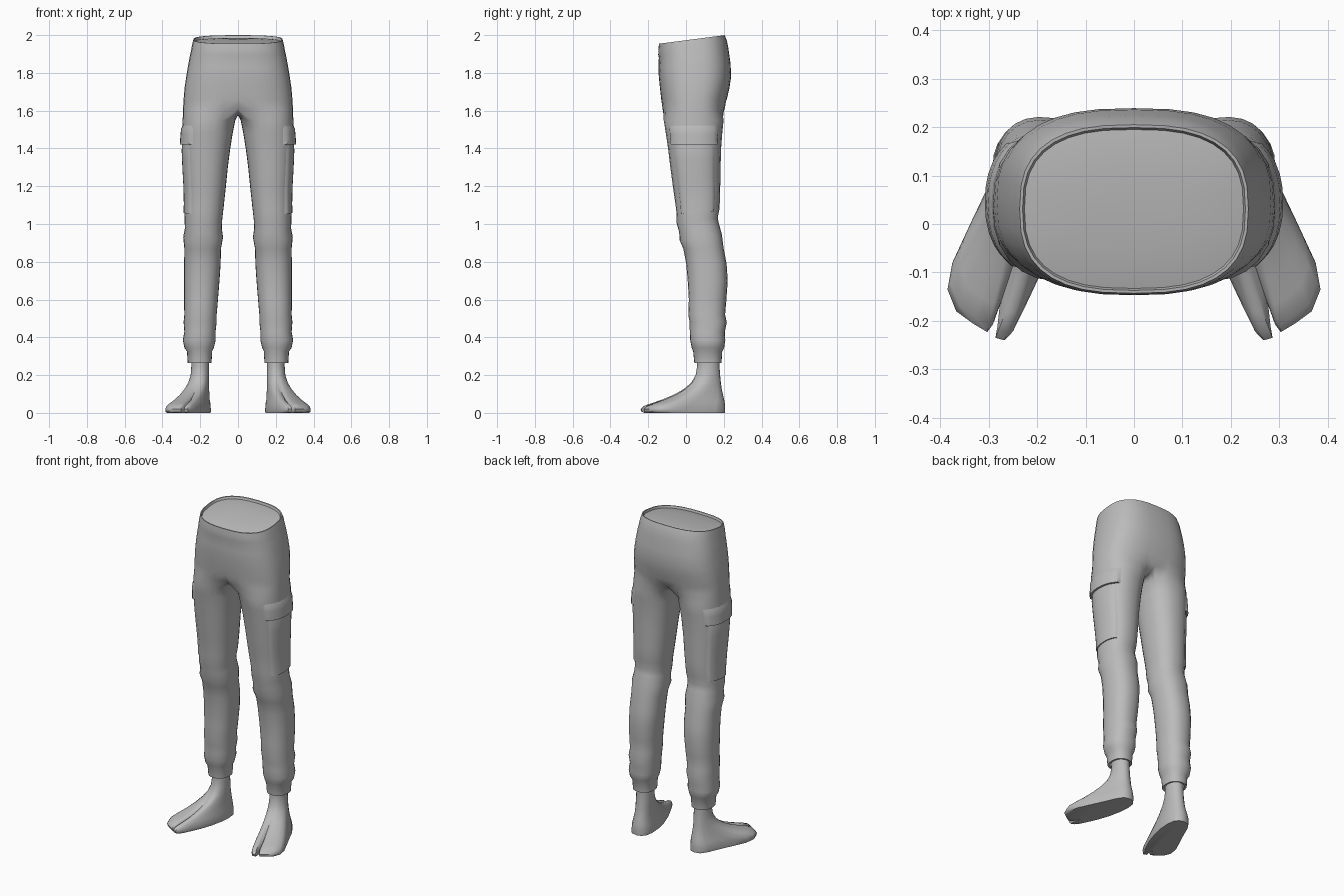
import bpy, bmesh, math

if "Cube" in bpy.data.objects:
    bpy.data.objects.remove(bpy.data.objects["Cube"])

grey = bpy.data.materials.new("soft_grey")
grey.diffuse_color = (0.5, 0.5, 0.5, 1)
grey.use_nodes = True
grey.node_tree.nodes["Principled BSDF"].inputs["Base Color"].default_value = grey.diffuse_color

M, INNER, PHI = 18, 8, math.radians(42)   # outer / inner segments of a leg ring

# hip rows: z, half width, front y, back y, tilt
HIP = [(1.977, .236, -.143, .205, .13), (1.95, .243, -.146, .216, .12), (1.915, .249, -.147, .224, .1),
       (1.895, .254, -.144, .227, .08), (1.84, .264, -.146, .236, .04), (1.78, .274, -.144, .239, 0),
       (1.72, .283, -.138, .230, 0), (1.66, .288, -.131, .216, 0), (1.61, .291, -.126, .207, 0)]

# leg rows: z, inner x, outer x, front y, back y
LEG = [(1.55, .014, .293, -.118, .199), (1.48, .028, .296, -.107, .192), (1.40, .041, .296, -.095, .186),
       (1.30, .054, .291, -.083, .183), (1.18, .066, .283, -.067, .181), (1.08, .077, .281, -.052, .178),
       (1.02, .084, .283, -.049, .168), (.98, .086, .281, -.036, .174), (.93, .079, .290, -.035, .190),
       (.87, .090, .284, -.014, .199), (.79, .092, .285, .001, .215), (.70, .098, .286, .009, .221),
       (.60, .106, .286, .015, .214), (.52, .113, .284, .012, .207), (.48, .113, .288, .019, .216),
       (.43, .119, .284, .020, .206), (.385, .118, .292, .022, .208), (.345, .128, .284, .030, .202),
       (.325, .137, .270, .038, .192), (.265, .140, .266, .044, .188)]


def spow(v, e):
    return math.copysign(abs(v) ** e, v)


def make(name, bm, mods=(), angle=40):
    """Turn a bmesh into a smooth-shaded, mirrored object."""
    bmesh.ops.recalc_face_normals(bm, faces=bm.faces)
    me = bpy.data.meshes.new(name)
    bm.to_mesh(me)
    bm.free()
    me.materials.append(grey)
    ob = bpy.data.objects.new(name, me)
    bpy.context.collection.objects.link(ob)
    bpy.context.view_layer.objects.active = ob
    ob.select_set(True)
    bpy.ops.object.shade_smooth_by_angle(angle=math.radians(angle))
    ob.select_set(False)
    m = ob.modifiers.new("mirror", 'MIRROR')
    m.use_clip = True
    return ob


def bridge(bm, a, b, closed):
    n = len(a)
    for i in range(n if closed else n - 1):
        k = (i + 1) % n
        bm.faces.new((a[i], a[k], b[k], b[i]))


def hip_ring(row, shrink=0, drop=0):
    z, w, yf, yb, tilt = row
    c, d = (yf + yb) / 2, (yb - yf) / 2 - shrink
    pts = []
    for j in range(M + 1):
        t = math.pi * j / M
        x = (w - shrink) * spow(math.sin(t), .75) if 0 < j < M else 0
        y = c - d * spow(math.cos(t), .75)
        pts.append((x, y, z - drop + tilt * (y - c)))
    return pts


def leg_point(row, a, off=0):
    z, xi, xo, yf, yb = row
    x = (xi + xo) / 2 + ((xo - xi) / 2 + off) * spow(math.sin(a), .88)
    y = (yf + yb) / 2 - ((yb - yf) / 2 + off) * spow(math.cos(a), .88)
    k = .22 * max(0, 1 - abs(z - .98) / .12)      # slanted knee folds
    return (x, y, z + k * (y - .07))


def leg_row(z):
    """Interpolated leg row at height z."""
    for p, q in zip(LEG, LEG[1:]):
        if q[0] <= z <= p[0]:
            f = (p[0] - z) / (p[0] - q[0])
            return tuple(u + (v - u) * f for u, v in zip(p, q))
    return LEG[0]


# Trousers: hips, crotch and one leg, mirrored
bm = bmesh.new()
new = lambda pts: [bm.verts.new(p) for p in pts]
rings = [new(hip_ring(r)) for r in HIP]
for a, b in zip(rings, rings[1:]):
    bridge(bm, a, b, False)
hip_end = rings[-1]
for j, s in ((0, .015), (M, -.02)):
    hip_end[j].co.y += s
yf, yb = hip_end[0].co.y, hip_end[M].co.y
crotch = new([(0, yb + (yf - yb) * i / INNER, 1.61 - .035 * math.sin(math.pi * i / INNER) ** .6)
              for i in range(1, INNER)])
prev = hip_end + crotch
angles = [-PHI + (math.pi + 2 * PHI) * j / M for j in range(M + 1)]
angles += [math.pi + PHI + (math.pi - 2 * PHI) * i / INNER for i in range(1, INNER)]
for row in LEG:
    cur = new([leg_point(row, a) for a in angles])
    bridge(bm, prev, cur, True)
    prev = cur
hem = new([leg_point((.268,) + LEG[-1][1:], a, -.014) for a in angles])
bridge(bm, prev, hem, True)
# waist opening: lip, shallow wall and gently domed filling
prev = rings[0]
for s, d in ((.006, 0), (.010, .014), (.04, .009), (.09, .005), (.14, .003)):
    cur = new(hip_ring(HIP[0], s, d))
    bridge(bm, prev, cur, False)
    prev = cur
bm.faces.new(prev)
make("trousers", bm, angle=50)


# Cargo pockets: raised patches wrapped on the outer thigh
def patch(name, z0, z1, a0, a1, thick, nz, na=12):
    bm = bmesh.new()
    grid = []
    for i in range(nz + 1):
        z = z0 + (z1 - z0) * i / nz
        line = []
        for j in range(na + 1):
            edge = i == nz or j in (0, na)
            off = -.004 if edge else thick * (1 - .6 * i / nz)
            line.append(bm.verts.new(leg_point(leg_row(z), math.radians(a0 + (a1 - a0) * j / na), off)))
        grid.append(line)
    for a, b in zip(grid, grid[1:]):
        bridge(bm, a, b, False)
    # underside tucks back to the leg
    low = [bm.verts.new(leg_point(leg_row(z0), math.radians(a0 + (a1 - a0) * j / na), -.006))
           for j in range(na + 1)]
    bridge(bm, low, grid[0], False)
    make(name, bm, angle=45)


patch("pocket_flap", 1.42, 1.53, 28, 150, .012, 4)
patch("pocket_bag", 1.06, 1.44, 36, 142, .006, 8)

# Feet: sole outline with split toe, blended up into the ankle
SOLE = [(.20, .207), (.24, .197), (.268, .155), (.30, .08), (.338, 0), (.375, -.08), (.385, -.135),
        (.367, -.18), (.333, -.205), (.303, -.223), (.291, -.207), (.277, -.168), (.282, -.212),
        (.286, -.235), (.267, -.24), (.25, -.222), (.222, -.165), (.196, -.11), (.168, -.03),
        (.15, .05), (.144, .12), (.15, .17), (.17, .197)]
# z, blend towards sole, ankle radius x, radius y
STEPS = [(.30, 0, .048, .06), (.25, 0, .047, .059), (.20, .02, .048, .062), (.16, .10, .05, .064),
         (.125, .24, .052, .066), (.095, .42, .054, .07), (.07, .62, .056, .076), (.052, .80, .06, .08),
         (.036, .95, .06, .08), (.02, 1, .06, .08), (.006, .985, .06, .08), (0, .93, .06, .08)]
bm = bmesh.new()
prev = None
n = len(SOLE)
for z, f, rx, ry in STEPS:
    cur = []
    for i, (sx, sy) in enumerate(SOLE):
        t = 2 * math.pi * i / n
        ax, ay = .20 + rx * math.sin(t), .118 + ry * math.cos(t)
        cur.append(bm.verts.new((ax + (sx - ax) * f, ay + (sy - ay) * f, z)))
    if prev:
        bridge(bm, prev, cur, True)
    prev = cur
bm.faces.new(prev)
make("foot", bm, angle=50)
